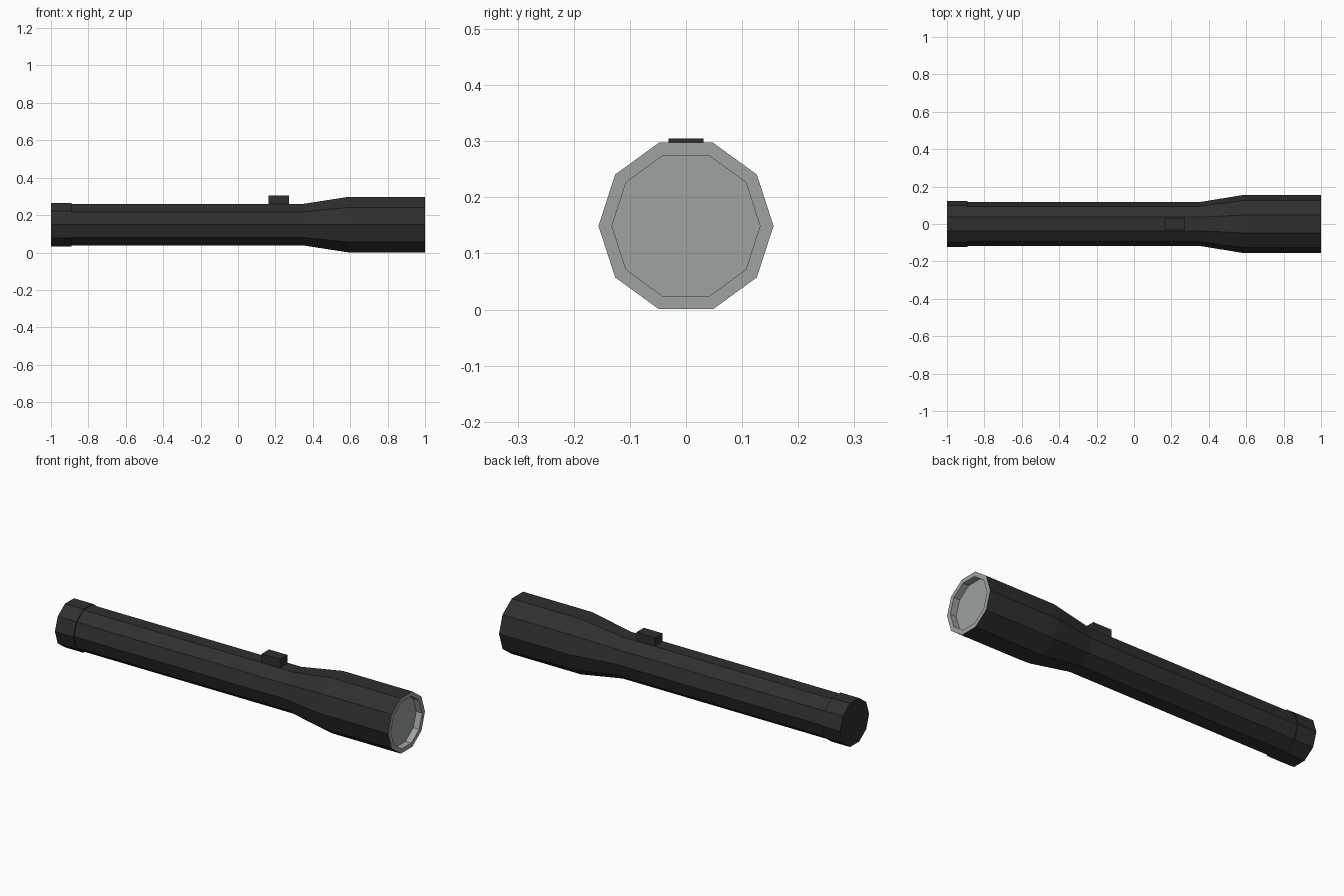
import bpy
import bmesh
from math import cos, sin, tau

cube = bpy.data.objects.get("Cube")
if cube:
    bpy.data.objects.remove(cube, do_unlink=True)

SIDES = 10
AXIS_Z = 0.149


def material(name, rgb):
    mat = bpy.data.materials.new(name)
    mat.use_nodes = True
    color = (*rgb, 1.0)
    mat.diffuse_color = color
    mat.node_tree.nodes["Principled BSDF"].inputs["Base Color"].default_value = color
    return mat


black = material("black casing", (0.028, 0.028, 0.028))
grey = material("pale grey lens", (0.34, 0.36, 0.355))


def finish(name, bm, mat):
    bmesh.ops.recalc_face_normals(bm, faces=bm.faces)
    mesh = bpy.data.meshes.new(name)
    bm.to_mesh(mesh)
    bm.free()
    mesh.materials.append(mat)
    obj = bpy.data.objects.new(name, mesh)
    bpy.context.collection.objects.link(obj)
    return obj


def lathe(name, profile, mat):
    """Closed ten-sided solid along x from (x, radius) pairs."""
    bm = bmesh.new()
    rings = []
    for x, r in profile:
        rings.append([bm.verts.new((x, r * cos(tau * i / SIDES),
                                    AXIS_Z + r * sin(tau * i / SIDES)))
                      for i in range(SIDES)])
    for a, b in zip(rings, rings[1:]):
        for i in range(SIDES):
            j = (i + 1) % SIDES
            bm.faces.new((a[i], a[j], b[j], b[i]))
    bm.faces.new(rings[0])
    bm.faces.new(rings[-1])
    return finish(name, bm, mat)


# Tail cap
lathe("tail_cap", [(-1.0, 0.123), (-0.89, 0.123), (-0.89, 0.11)], black)

# Handle flaring into the head, with the rim and recessed lens in grey
body = lathe("body", [(-0.9, 0.117), (0.35, 0.117), (0.59, 0.156), (1.0, 0.156),
                      (1.0, 0.132), (0.965, 0.132)], black)
body.data.materials.append(grey)
for face in body.data.polygons:
    if face.center.x > 0.9:
        face.material_index = 1

# Switch on top of the handle
bm = bmesh.new()
bmesh.ops.create_cube(bm, size=1.0)
for v in bm.verts:
    v.co = (0.217 + v.co.x * 0.11, v.co.y * 0.062, 0.28 + v.co.z * 0.05)
finish("switch", bm, black)
